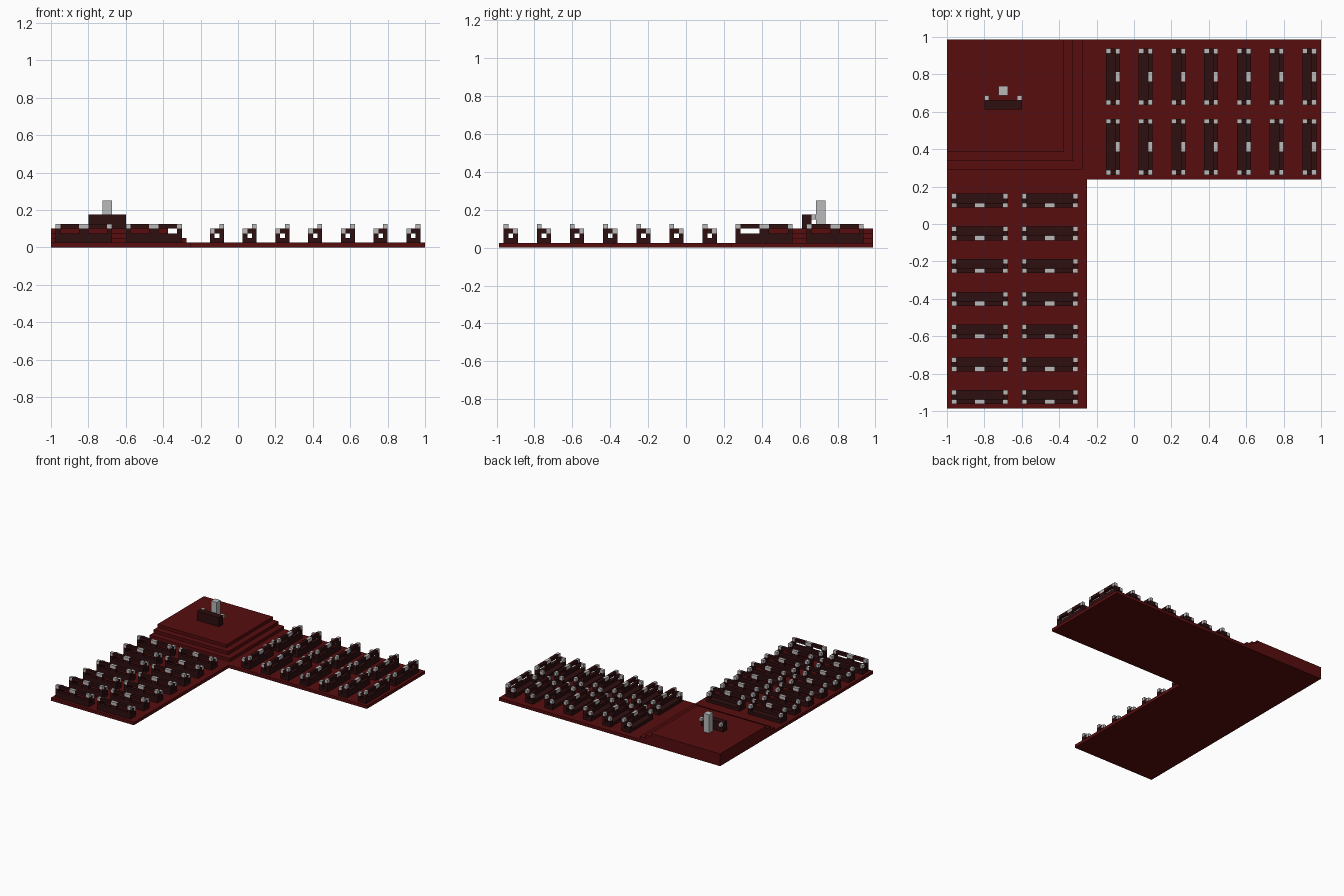
import bpy, bmesh, math
from mathutils import Matrix, Vector

if "Cube" in bpy.data.objects:
    bpy.data.objects.remove(bpy.data.objects["Cube"], do_unlink=True)

U = 0.025                      # one block
ORIGIN = Vector((-1.0, -0.9875, 0.0))


def material(name, rgb):
    m = bpy.data.materials.new(name)
    m.use_nodes = True
    m.diffuse_color = (*rgb, 1)
    bsdf = m.node_tree.nodes["Principled BSDF"]
    bsdf.inputs["Base Color"].default_value = (*rgb, 1)
    bsdf.inputs["Roughness"].default_value = 0.9
    return m


RED = material("deep_red", (0.095, 0.004, 0.0045))
WOOD = material("dark_wood", (0.027, 0.0045, 0.005))
GREY = material("pale_grey", (0.50, 0.49, 0.49))


def box_mesh(name, boxes, mats):
    """Boxes are (low corner, high corner, material slot) in block units."""
    bm = bmesh.new()
    for lo, hi, slot in boxes:
        lo, hi = Vector(lo) * U, Vector(hi) * U
        mat = Matrix.Translation((lo + hi) / 2) @ Matrix.Diagonal((*(hi - lo), 1))
        geo = bmesh.ops.create_cube(bm, size=1, matrix=mat)
        for f in {f for v in geo["verts"] for f in v.link_faces}:
            f.material_index = slot
    me = bpy.data.meshes.new(name)
    bm.to_mesh(me)
    bm.free()
    for m in mats:
        me.materials.append(m)
    return me


def place(name, me, at=(0, 0, 0), turn=0.0):
    ob = bpy.data.objects.new(name, me)
    ob.location = ORIGIN + Vector(at) * U
    ob.rotation_euler.z = turn
    bpy.context.collection.objects.link(ob)
    return ob


# L-shaped floor slab, extruded from its outline
bm = bmesh.new()
outline = [(0, 0), (30, 0), (30, 49), (80, 49), (80, 79), (0, 79)]
face = bm.faces.new([bm.verts.new((x * U, y * U, 0)) for x, y in outline])
top = bmesh.ops.extrude_face_region(bm, geom=[face])["geom"]
bmesh.ops.translate(bm, vec=(0, 0, U),
                    verts=[v for v in top if isinstance(v, bmesh.types.BMVert)])
bmesh.ops.recalc_face_normals(bm, faces=bm.faces)
floor = bpy.data.meshes.new("floor")
bm.to_mesh(floor)
bm.free()
floor.materials.append(RED)
place("floor", floor)

# Stepped platform in the corner
for i in range(3):
    step = box_mesh("platform_step", [((0, 51 + 2 * i, 1 + i), (29 - 2 * i, 79, 2 + i), 0)], [RED])
    place(f"platform_step_{i + 1}", step)

# Bench facing +y: 12 long, 3 deep, slot 0 wood, slot 1 grey
parts = [
    ((0, 0, 0), (12, 3, 1), 0),      # seat
    ((0, 0, 1), (12, 1, 2), 0),      # lower back
    ((5, 0, 2), (7, 1, 3), 0),       # centre back post
    ((1, 0, 3), (5, 1, 4), 0),       # top rail halves
    ((7, 0, 3), (11, 1, 4), 0),
    ((5, 0, 3), (7, 1, 4), 1),       # centre crest
]
for x in (0, 11):
    parts += [
        ((x, 0, 2), (x + 1, 1, 3), 0),   # end back post
        ((x, 0, 3), (x + 1, 1, 4), 1),   # back post cap
        ((x, 1, 2), (x + 1, 2, 3), 0),   # arm
        ((x, 2, 1), (x + 1, 3, 2), 0),   # arm post
        ((x, 2, 2), (x + 1, 3, 3), 1),   # arm cap
    ]
bench = box_mesh("bench", parts, [WOOD, GREY])

# Two wings of seven rows, two benches per row, all facing the platform
for row in range(7):
    for col, start in enumerate((1, 16)):
        place(f"front_wing_bench_{row + 1}_{col + 1}", bench, (start, 1 + 7 * row, 1))
    for col, start in enumerate((50, 65)):
        place(f"side_wing_bench_{row + 1}_{col + 1}", bench,
              (37 + 7 * row, start, 1), math.pi / 2)

# Speaker's desk with two end caps, and the pillar behind it
desk = [((8, 64, 4), (16, 66, 7), 0)]
desk += [((x, 66, 6), (x + 1, 67, 7), 1) for x in (8, 15)]
place("speaker_desk", box_mesh("speaker_desk", desk, [WOOD, GREY]))
place("pillar", box_mesh("pillar", [((11, 67, 4), (13, 69, 10), 0)], [GREY]))
